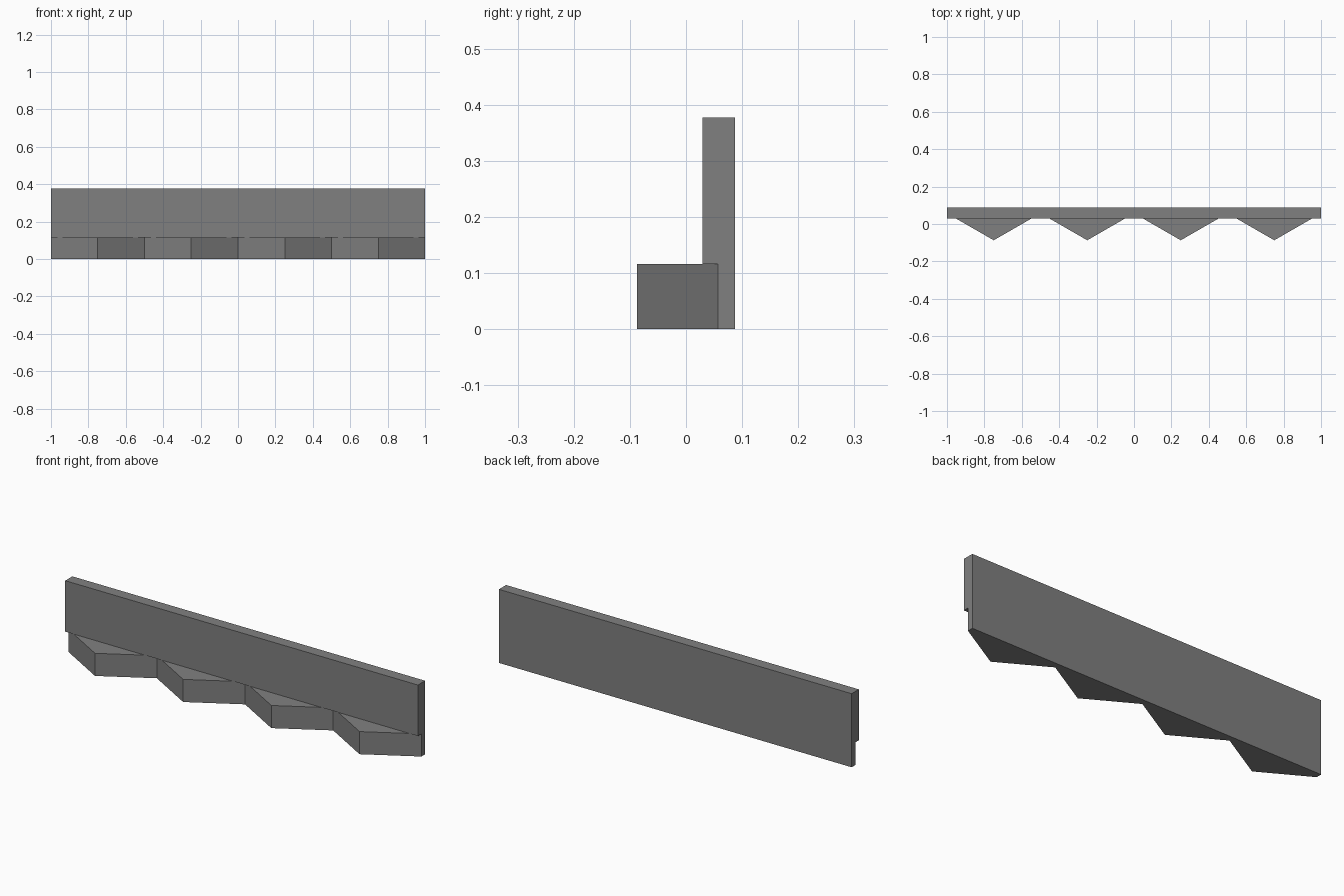
import bpy, bmesh

if "Cube" in bpy.data.objects:
    bpy.data.objects.remove(bpy.data.objects["Cube"])

stone = bpy.data.materials.new("mid_grey")
stone.diffuse_color = (0.216, 0.216, 0.216, 1)
stone.use_nodes = True
stone.node_tree.nodes["Principled BSDF"].inputs["Base Color"].default_value = stone.diffuse_color


def prism(name, outline, z0, z1):
    """Extrude a flat xy outline (counter-clockwise) from z0 to z1."""
    bm = bmesh.new()
    face = bm.faces.new([bm.verts.new((x, y, z0)) for x, y in outline])
    top = bmesh.ops.extrude_face_region(bm, geom=[face])["geom"]
    bmesh.ops.translate(bm, vec=(0, 0, z1 - z0),
                        verts=[v for v in top if isinstance(v, bmesh.types.BMVert)])
    bmesh.ops.recalc_face_normals(bm, faces=bm.faces)
    mesh = bpy.data.meshes.new(name)
    bm.to_mesh(mesh)
    bm.free()
    mesh.materials.append(stone)
    ob = bpy.data.objects.new(name, mesh)
    bpy.context.collection.objects.link(ob)
    return ob


BACK, VALLEY, TIP, FACE = 0.087, 0.057, -0.087, 0.029

# Lower course: zigzag row of four pointed teeth with a straight back
zigzag = [(-1 + i * 0.25, TIP if i % 2 else VALLEY) for i in range(9)]
teeth = prism("tooth_course", zigzag + [(1, BACK), (-1, BACK)], 0, 0.116)

# Upper course: plain band overhanging the valleys between the teeth
band = prism("cornice_band", [(-1, FACE), (1, FACE), (1, BACK), (-1, BACK)], 0.116, 0.377)

# Fuse both courses into one clean solid, without seams on the back
union = band.modifiers.new("join_teeth", "BOOLEAN")
union.operation = "UNION"
union.solver = "EXACT"
union.object = teeth
clean = band.modifiers.new("merge_flat_faces", "DECIMATE")
clean.decimate_type = "DISSOLVE"
clean.angle_limit = 0.01

bpy.context.view_layer.objects.active = band
band.select_set(True)
for name in ("join_teeth", "merge_flat_faces"):
    bpy.ops.object.modifier_apply(modifier=name)
bpy.data.objects.remove(teeth)
